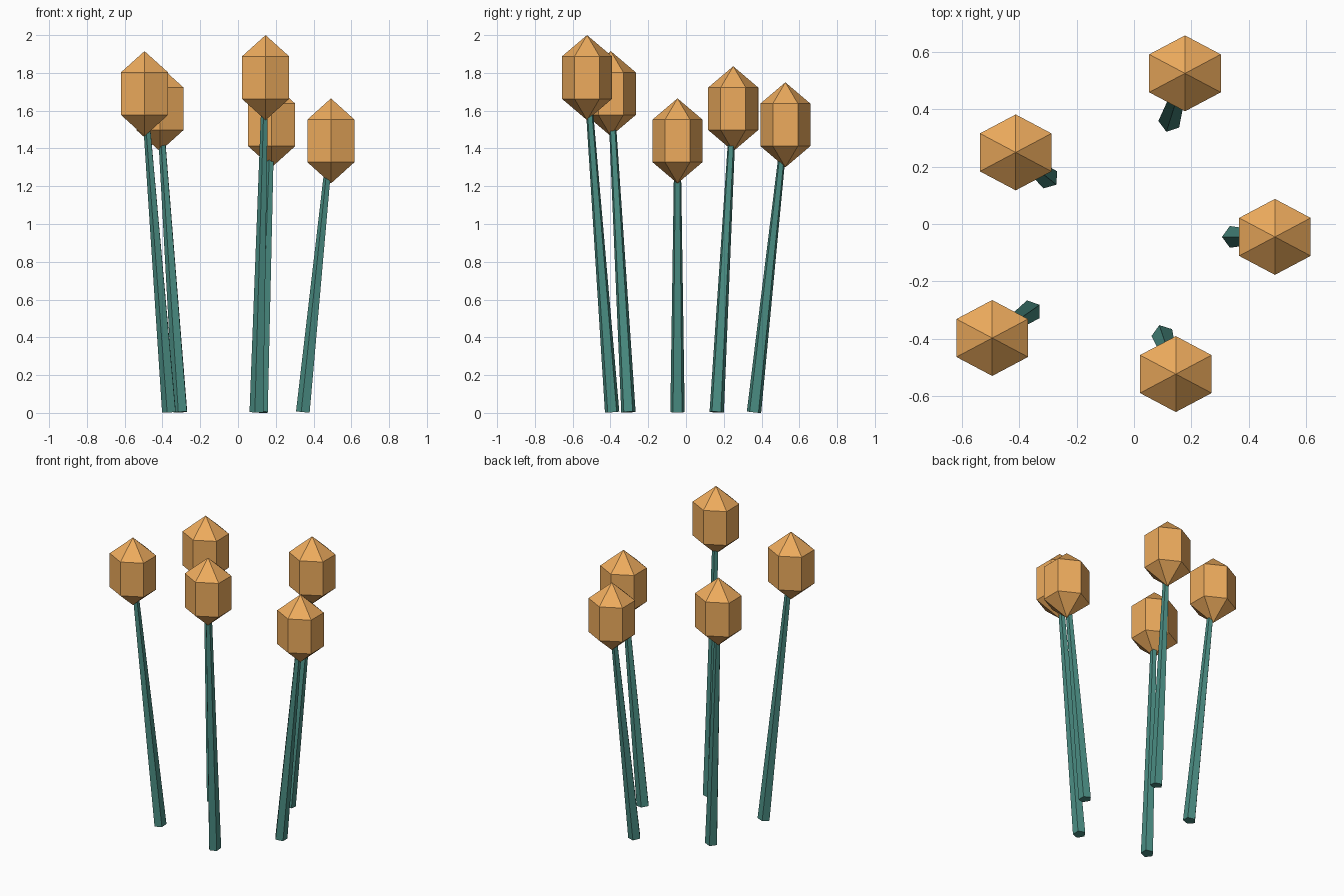
import bpy, bmesh, math
from mathutils import Matrix, Vector

if "Cube" in bpy.data.objects:
    bpy.data.objects.remove(bpy.data.objects["Cube"])


def material(name, rgb):
    m = bpy.data.materials.new(name)
    m.diffuse_color = (*rgb, 1)
    m.use_nodes = True
    m.node_tree.nodes["Principled BSDF"].inputs["Base Color"].default_value = m.diffuse_color
    return m


def make_object(name, bm, mat):
    bmesh.ops.recalc_face_normals(bm, faces=bm.faces)
    me = bpy.data.meshes.new(name)
    bm.to_mesh(me)
    bm.free()
    me.materials.append(mat)
    ob = bpy.data.objects.new(name, me)
    bpy.context.collection.objects.link(ob)
    return ob


orange = material("bud_orange", (0.85, 0.41, 0.11))
teal = material("stem_teal", (0.07, 0.27, 0.23))


# Six-sided bud: two rings joined by a wall, closed by a point at each end
def bud(name, centre):
    bm = bmesh.new()
    rings = []
    for z in (-0.1125, 0.1125):
        ring = []
        for i in range(6):
            a = math.radians(90 + 60 * i)
            ring.append(bm.verts.new((0.1443 * math.cos(a), 0.1325 * math.sin(a), z)))
        rings.append(ring)
    bottom = bm.verts.new((0, 0, -0.225))
    top = bm.verts.new((0, 0, 0.225))
    low, high = rings
    for i in range(6):
        j = (i + 1) % 6
        bm.faces.new((low[i], low[j], high[j], high[i]))
        bm.faces.new((low[j], low[i], bottom))
        bm.faces.new((high[i], high[j], top))
    make_object(name, bm, orange).location = centre


# Five-sided tapered stem leaning outward from its base into the bud
def stem(name, base, centre):
    foot = Vector((*base, 0.004))
    axis = Vector(centre) - foot
    length = axis.length
    turn = math.atan2(axis.y, axis.x)
    tilt = math.atan2(math.hypot(axis.x, axis.y), axis.z)
    bm = bmesh.new()
    rings = []
    for z, r in ((0, 0.04), (length - 0.04, 0.018)):
        ring = []
        for i in range(5):
            a = math.pi + math.tau * i / 5
            ring.append(bm.verts.new((r * math.cos(a), r * math.sin(a), z)))
        rings.append(ring)
        bm.faces.new(ring)
    low, high = rings
    for i in range(5):
        j = (i + 1) % 5
        bm.faces.new((low[i], low[j], high[j], high[i]))
    ob = make_object(name, bm, teal)
    ob.matrix_world = (Matrix.Translation(foot) @ Matrix.Rotation(turn, 4, 'Z')
                       @ Matrix.Rotation(tilt, 4, 'Y'))


# Bud centre and stem base of each plant
plants = [
    ((0.492, -0.045, 1.44), (0.347, -0.045)),
    ((0.178, 0.526, 1.525), (0.125, 0.36)),
    ((-0.413, 0.25, 1.61), (-0.302, 0.162)),
    ((-0.495, -0.398, 1.69), (-0.362, -0.305)),
    ((0.146, -0.524, 1.775), (0.101, -0.391)),
]
for n, (centre, base) in enumerate(plants, 1):
    stem(f"stem_{n}", base, centre)
    bud(f"bud_{n}", centre)
